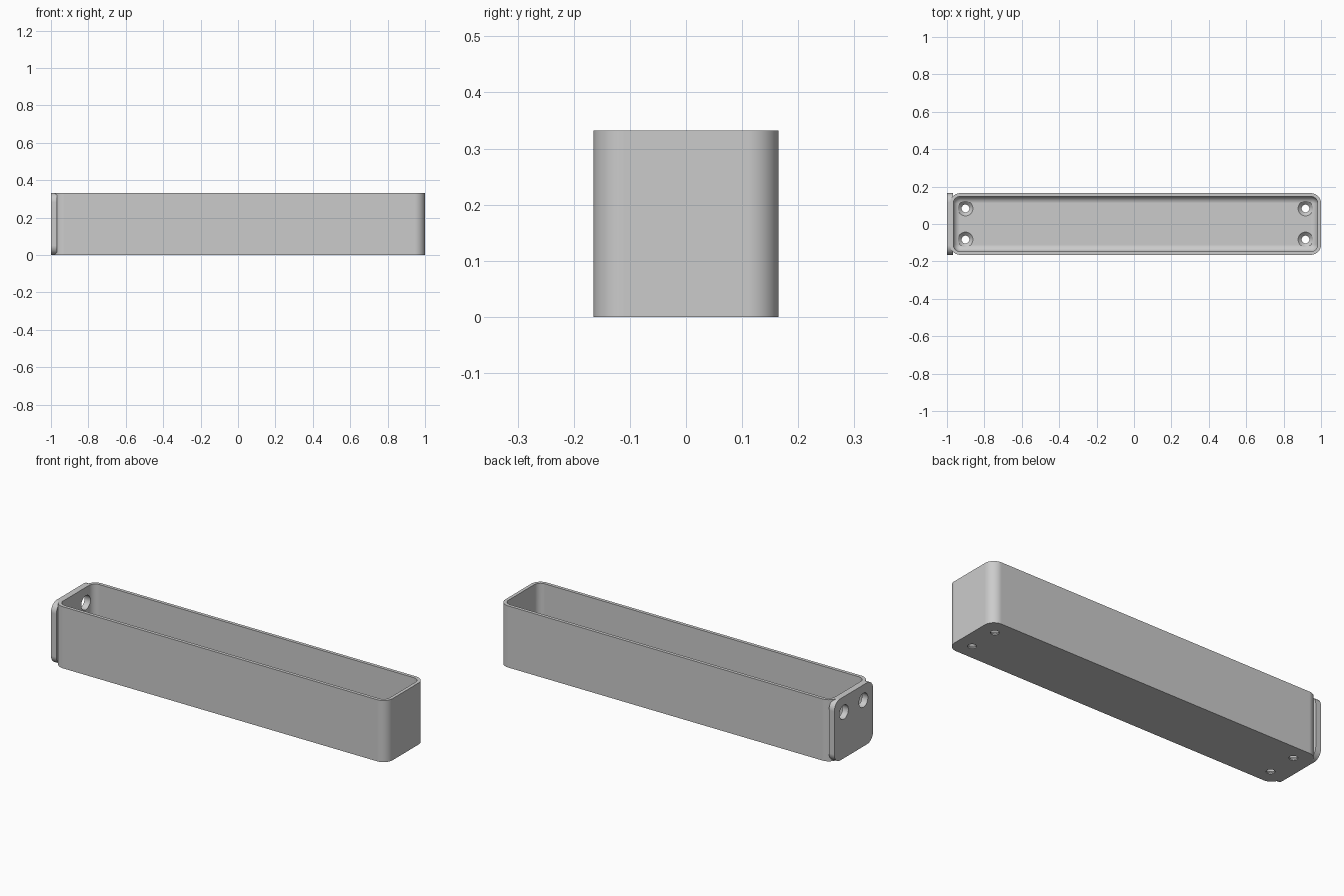
import bpy, bmesh, math
from mathutils import Matrix, Vector

cube = bpy.data.objects.get("Cube")
if cube:
    bpy.data.objects.remove(cube, do_unlink=True)

# Main dimensions
HEIGHT, HALF_W = 0.332, 0.165
X0, X1 = -0.984, 1.0
MID, HALF_L = (X0 + X1) / 2, (X1 - X0) / 2
WALL, FLOOR, CORNER, FILLET = 0.018, 0.025, 0.055, 0.036
HOLE_INSET = 0.083

grey = bpy.data.materials.new("plain grey")
grey.use_nodes = True
grey.diffuse_color = (0.6, 0.6, 0.6, 1)
grey.node_tree.nodes["Principled BSDF"].inputs["Base Color"].default_value = grey.diffuse_color


def rounded_rect(half_a, half_b, radius, steps=10):
    """Counter-clockwise outline of a rounded rectangle."""
    points = []
    for k, (sa, sb) in enumerate([(1, 1), (-1, 1), (-1, -1), (1, -1)]):
        for i in range(steps + 1):
            t = math.pi / 2 * (k + i / steps)
            points.append((sa * (half_a - radius) + radius * math.cos(t),
                           sb * (half_b - radius) + radius * math.sin(t)))
    return points


def loft(name, rings):
    """Skin a list of equal-length point rings and cap both ends."""
    bm = bmesh.new()
    rows = [[bm.verts.new(p) for p in ring] for ring in rings]
    for a, b in zip(rows, rows[1:]):
        for i in range(len(a)):
            j = (i + 1) % len(a)
            bm.faces.new((a[i], a[j], b[j], b[i]))
    bm.faces.new(rows[0][::-1])
    bm.faces.new(rows[-1])
    bmesh.ops.recalc_face_normals(bm, faces=bm.faces)
    mesh = bpy.data.meshes.new(name)
    bm.to_mesh(mesh)
    bm.free()
    mesh.materials.append(grey)
    obj = bpy.data.objects.new(name, mesh)
    bpy.context.collection.objects.link(obj)
    return obj


def tray_ring(inset, radius, z):
    return [(MID + a, b, z) for a, b in
            rounded_rect(HALF_L - inset, HALF_W - inset, radius)]


def lathe_cutter(profile, matrix):
    """Round cutter from (radius, height) pairs."""
    rings = []
    for r, h in profile:
        angles = [math.tau * i / 40 for i in range(40)]
        rings.append([matrix @ Vector((r * math.cos(t), r * math.sin(t), h)) for t in angles])
    return loft("hole_cutter", rings)


def activate(obj):
    bpy.ops.object.select_all(action='DESELECT')
    obj.select_set(True)
    bpy.context.view_layer.objects.active = obj


def cut(obj, cutter):
    activate(obj)
    mod = obj.modifiers.new("hole", 'BOOLEAN')
    mod.operation, mod.solver, mod.object = 'DIFFERENCE', 'EXACT', cutter
    bpy.ops.object.modifier_apply(modifier=mod.name)


# Open tray with a filleted floor
inner_radius = CORNER - WALL
rings = [tray_ring(0, CORNER, 0), tray_ring(0, CORNER, HEIGHT),
         tray_ring(WALL, inner_radius, HEIGHT)]
for i in range(9):
    t = math.pi / 2 * i / 8
    step = FILLET * (1 - math.cos(t))
    rings.append(tray_ring(WALL + step, inner_radius - step,
                           FLOOR + FILLET * (1 - math.sin(t))))
tray = loft("tray", rings)

# Rounded mounting plate on the end
outline = rounded_rect(HALF_W, HEIGHT / 2, 0.05)
plate = loft("mounting_plate",
             [[(x, a, HEIGHT / 2 + b) for a, b in outline] for x in (-1.0, -0.968)])

cutters = []

# Countersunk floor holes
for x in (X0 + HOLE_INSET, X1 - HOLE_INSET):
    for side in (-1, 1):
        cutter = lathe_cutter([(0.021, -0.02), (0.021, FLOOR - 0.019),
                               (0.04, FLOOR), (0.04, FLOOR + 0.02)],
                              Matrix.Translation((x, side * HOLE_INSET, 0)))
        cut(tray, cutter)
        cutters.append(cutter)

# Straight holes through the end wall and plate
for side in (-1, 1):
    place = Matrix.Translation((-0.985, side * HOLE_INSET, HEIGHT * 0.75)) \
        @ Matrix.Rotation(math.pi / 2, 4, 'Y')
    cutter = lathe_cutter([(0.038, -0.05), (0.038, 0.05)], place)
    cut(tray, cutter)
    cut(plate, cutter)
    cutters.append(cutter)

for cutter in cutters:
    bpy.data.objects.remove(cutter, do_unlink=True)

# Smooth curves, crisp edges
for obj in (tray, plate):
    activate(obj)
    bpy.ops.object.shade_smooth_by_angle(angle=math.radians(30))
    weighted = obj.modifiers.new("weighted_normals", 'WEIGHTED_NORMAL')
    weighted.keep_sharp = True
